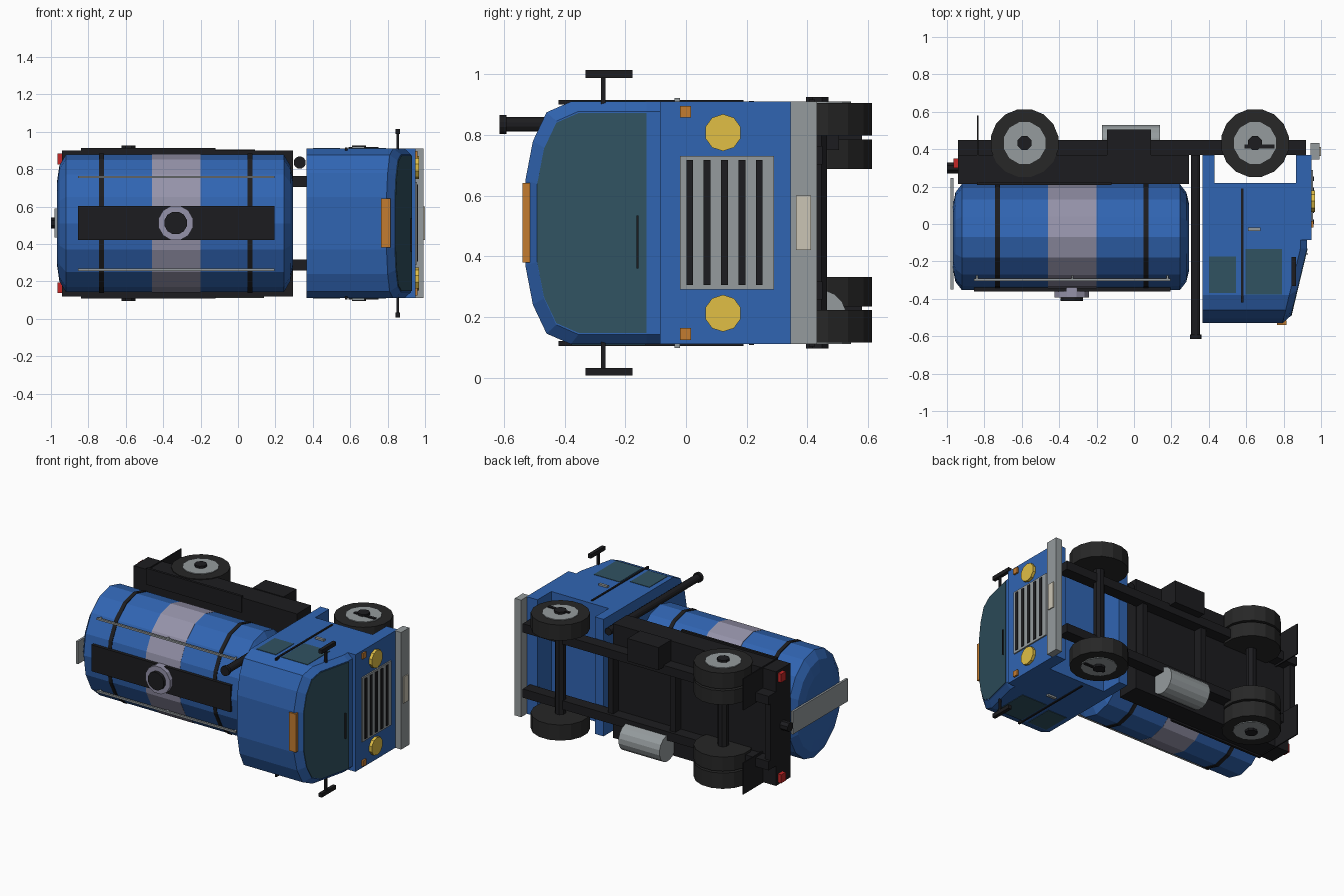
import bpy, bmesh, math
from mathutils import Vector

if "Cube" in bpy.data.objects:
    bpy.data.objects.remove(bpy.data.objects["Cube"])

# Tank truck lying on its side: x = forward, -y = truck's up, z = truck's width
CZ = 0.51


def mat(name, r, g, b):
    m = bpy.data.materials.new(name)
    m.diffuse_color = (r, g, b, 1)
    m.use_nodes = True
    m.node_tree.nodes["Principled BSDF"].inputs["Base Color"].default_value = m.diffuse_color
    return m


BLUE = mat("blue", 0.03, 0.13, 0.45)
BLACK = mat("black", 0.012, 0.012, 0.014)
TYRE = mat("tyre", 0.02, 0.02, 0.02)
GREY = mat("metal", 0.30, 0.33, 0.34)
LILAC = mat("lilac", 0.30, 0.29, 0.40)
GLASS = mat("glass", 0.03, 0.085, 0.12)
YELLOW = mat("yellow", 0.75, 0.52, 0.06)
ORANGE = mat("orange", 0.55, 0.20, 0.03)
RED = mat("red", 0.55, 0.02, 0.02)
CREAM = mat("cream", 0.60, 0.56, 0.46)


def finish(name, bm, m):
    bmesh.ops.recalc_face_normals(bm, faces=bm.faces)
    me = bpy.data.meshes.new(name)
    bm.to_mesh(me)
    bm.free()
    me.materials.append(m)
    ob = bpy.data.objects.new(name, me)
    bpy.context.collection.objects.link(ob)
    return ob


def box(name, x, y, z, m):
    """Box from (min, max) ranges."""
    bm = bmesh.new()
    bmesh.ops.create_cube(bm, size=1)
    for v in bm.verts:
        v.co = Vector([(a + b) / 2 + c * (b - a) for (a, b), c in zip((x, y, z), v.co)])
    return finish(name, bm, m)


def pair(name, x, y, z, m):
    """Box plus its mirror image across the truck's centre plane."""
    box(name + "_left", x, y, z, m)
    box(name + "_right", x, y, (2 * CZ - z[1], 2 * CZ - z[0]), m)


def loft(name, rings, m):
    """Closed solid through rings of equal point count."""
    bm = bmesh.new()
    rs = [[bm.verts.new(p) for p in r] for r in rings]
    n = len(rs[0])
    for a, b in zip(rs, rs[1:]):
        for i in range(n):
            j = (i + 1) % n
            bm.faces.new((a[i], a[j], b[j], b[i]))
    bm.faces.new(rs[0])
    bm.faces.new(rs[-1])
    return finish(name, bm, m)


def rod(name, axis, start, end, centre, r, m, n=12):
    """Cylinder along an axis; centre gives the two other coordinates in order."""
    rings = []
    for t in (start, end):
        ring = []
        for k in range(n):
            a = 2 * math.pi * (k + 0.5) / n
            p = [centre[0] + r * math.cos(a), centre[1] + r * math.sin(a)]
            p.insert(axis, t)
            ring.append(p)
        rings.append(ring)
    return loft(name, rings, m)


# Tank shell, stripe and straps: elliptical sections along x
def tank_ring(x, s=1.0, n=16):
    return [(x, -0.07 + 0.284 * s * math.sin(2 * math.pi * k / n),
             CZ + 0.368 * s * math.cos(2 * math.pi * k / n)) for k in range(n)]


loft("tank", [tank_ring(*p) for p in ((-0.967, 0.62), (-0.955, 0.84), (-0.92, 1),
                                      (0.245, 1), (0.28, 0.84), (0.295, 0.62))], BLUE)
for name, x0, x1, s, m in (("tank_stripe", -0.46, -0.20, 1.004, LILAC),
                           ("rear_strap", -0.743, -0.716, 1.012, BLACK),
                           ("front_strap", 0.05, 0.077, 1.012, BLACK)):
    loft(name, [tank_ring(x0, s), tank_ring(x1, s)], m)

# Tank top fittings
box("walkway", (-0.855, 0.195), (-0.362, -0.33), (0.422, 0.602), BLACK)
rod("hatch_ring", 1, -0.392, -0.34, (-0.333, 0.512), 0.095, LILAC, 12)
rod("hatch_lid", 1, -0.413, -0.38, (-0.333, 0.512), 0.062, BLACK, 12)
pair("handrail", (-0.855, 0.195), (-0.306, -0.292), (0.752, 0.764), GREY)
for x in (-0.84, -0.33, 0.18):
    pair("handrail_post", (x - 0.005, x + 0.005), (-0.3, -0.25), (0.753, 0.763), GREY)

# Chassis
box("deck", (-0.94, 0.295), (0.215, 0.37), (0.12, 0.90), BLACK)
pair("frame_rail", (-0.94, 0.92), (0.37, 0.45), (0.703, 0.763), BLACK)
for x in (-0.92, -0.2, 0.27):
    box("crossmember", (x - 0.02, x + 0.02), (0.37, 0.43), (0.265, 0.755), BLACK)
pair("rear_fender", (-0.84, -0.12), (0.208, 0.225), (0.80, 0.912), BLACK)
pair("mudflap", (-0.84, -0.832), (0.22, 0.58), (0.69, 0.905), BLACK)
box("equipment_box", (-0.145, 0.09), (0.365, 0.505), (0.75, 0.905), BLACK)
rod("fuel_tank", 0, -0.17, 0.14, (0.44, 0.2), 0.09, GREY, 16)
box("rear_plate", (-0.98, -0.965), (-0.35, 0.245), (0.435, 0.59), GREY)
rod("tow_hitch", 0, -1.0, -0.93, (0.3, 0.512), 0.032, BLACK, 8)
pair("tail_light", (-0.965, -0.938), (0.30, 0.35), (0.825, 0.883), RED)

# Exhaust stack
rod("exhaust_stack", 1, -0.60, 0.37, (0.33, 0.835), 0.025, BLACK)
rod("exhaust_tip", 1, -0.615, -0.592, (0.33, 0.835), 0.033, BLACK)

# Wheels: single in front, twin at the rear
for side in (-1, 1):
    for axle, x, tyres in (("front", 0.647, [(0.288, 0.395)]),
                           ("rear", -0.585, [(0.178, 0.275), (0.288, 0.395)])):
        for a, b in tyres:
            rod(axle + "_tyre", 2, CZ + side * a, CZ + side * b, (x, 0.433), 0.184, TYRE, 16)
        rod(axle + "_rim", 2, CZ + side * 0.3, CZ + side * 0.4, (x, 0.433), 0.115, GREY, 12)
        rod(axle + "_hub", 2, CZ + side * 0.38, CZ + side * 0.415, (x, 0.433), 0.04, BLACK, 8)
for axle, x in (("front", 0.647), ("rear", -0.585)):
    rod(axle + "_axle", 2, 0.13, 0.89, (x, 0.433), 0.035, BLACK, 8)
pair("step_bar", (0.59, 0.75), (0.405, 0.425), (0.90, 0.917), BLACK)


# Cab body: arched section with slanted, bevelled front
def front_x(y):
    return 0.925 + min(0, y + 0.13) * 0.24


half = [(0.22, 0.4), (-0.13, 0.4), (-0.38, 0.4), (-0.46, 0.365), (-0.505, 0.27), (-0.53, 0.14)]
section = half + [(y, -z) for y, z in reversed(half)]
inset = [(y if y > -0.2 else -0.1 + (y + 0.1) * 0.91, z * 0.92) for y, z in section]
bm = bmesh.new()
back = [bm.verts.new((0.365, y, CZ + z)) for y, z in section]
mid = [bm.verts.new((front_x(y) - 0.035, y, CZ + z)) for y, z in section]
face = [bm.verts.new((front_x(y), y, CZ + z)) for y, z in inset]
for a, b in ((back, mid), (mid, face)):
    for i in range(12):
        j = (i + 1) % 12
        bm.faces.new((a[i], a[j], b[j], b[i]))
bm.faces.new(back)
bm.faces.new((face[0], face[1], face[10], face[11]))
bm.faces.new(face[1:11])
finish("cab_body", bm, BLUE)

# Windscreen sits on the slanted front
pane = [(y, z * 0.985) for y, z in inset[1:11]]
loft("windscreen", [[(front_x(y) + d, y, CZ + z) for y, z in pane] for d in (-0.005, 0.004)], GLASS)
box("wiper", (0.918, 0.93), (-0.163, -0.157), (0.36, 0.535), BLACK)

# Lower cab panels around the wheel arch
box("cab_nose", (0.865, 0.948), (-0.085, 0.37), (0.11, 0.91), BLUE)
box("cab_rear_panel", (0.365, 0.43), (0.2, 0.37), (0.11, 0.91), BLUE)

# Cab side details
pair("door_window", (0.595, 0.79), (-0.378, -0.133), (0.90, 0.913), GLASS)
pair("rear_side_window", (0.40, 0.545), (-0.37, -0.175), (0.90, 0.913), GLASS)
pair("door_seam", (0.573, 0.585), (-0.42, 0.19), (0.90, 0.916), BLACK)
pair("door_handle", (0.61, 0.675), (-0.038, -0.02), (0.905, 0.922), GREY)
pair("mirror_arm", (0.848, 0.862), (-0.28, -0.266), (0.88, 0.995), BLACK)
pair("mirror", (0.843, 0.867), (-0.332, -0.177), (0.988, 1.014), BLACK)
box("roof_light", (0.765, 0.815), (-0.54, -0.515), (0.38, 0.642), ORANGE)

# Nose details
box("bumper", (0.945, 0.993), (0.345, 0.432), (0.11, 0.91), GREY)
box("blank_plate", (0.99, 1.0), (0.363, 0.412), (0.42, 0.60), CREAM)
box("grille", (0.94, 0.957), (-0.02, 0.29), (0.29, 0.73), GREY)
for i in range(5):
    y = 0.012 + i * 0.0575
    box("grille_slot", (0.95, 0.962), (y - 0.011, y + 0.011), (0.305, 0.717), BLACK)
for z in (0.808, 0.212):
    rod("headlight", 0, 0.94, 0.968, (0.122, z), 0.061, YELLOW, 10)
pair("indicator", (0.94, 0.96), (-0.02, 0.016), (0.857, 0.896), ORANGE)
